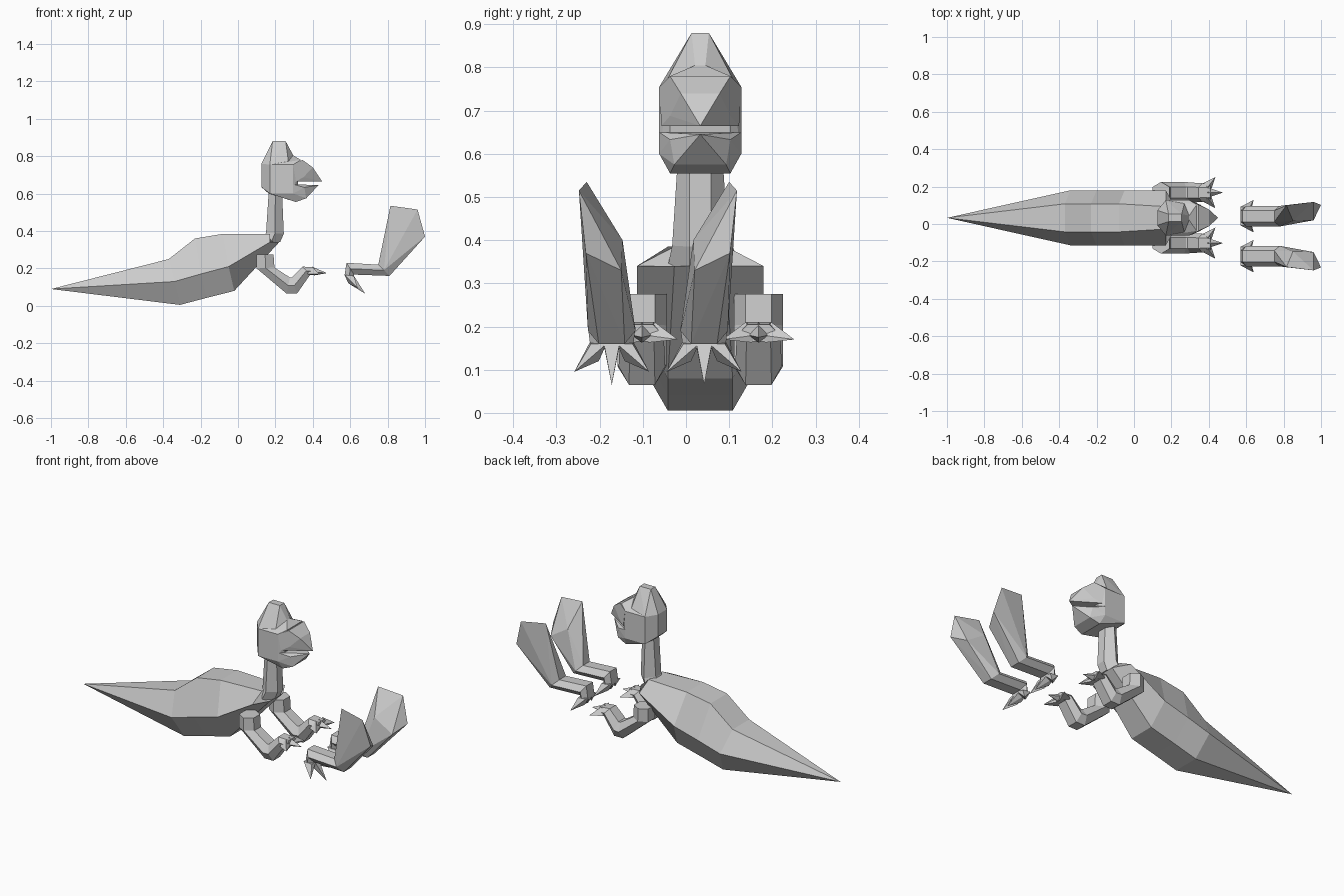
import bpy, bmesh
from mathutils import Vector


def finish(bm, name):
    bmesh.ops.recalc_face_normals(bm, faces=bm.faces)
    me = bpy.data.meshes.new(name)
    bm.to_mesh(me)
    bm.free()
    ob = bpy.data.objects.new(name, me)
    bpy.context.collection.objects.link(ob)
    return ob


def loft(name, rings, y=0.033, tip=None):
    """Six-sided tube; ring = (lower xz, upper xz, flat half width, full half width[, middle xz])."""
    bm = bmesh.new()
    loops = []
    for p, q, f, w, *mid in rings:
        m = mid[0] if mid else ((p[0] + q[0]) / 2, (p[1] + q[1]) / 2)
        pts = [(p, -f), (p, f), (m, w), (q, f), (q, -f), (m, -w)]
        loops.append([bm.verts.new((c[0], y + d, c[1])) for c, d in pts])
    for a, b in zip(loops, loops[1:]):
        for i in range(6):
            j = (i + 1) % 6
            bm.faces.new((a[i], a[j], b[j], b[i]))
    if tip:
        t = bm.verts.new((tip[0], y, tip[1]))
        for i in range(6):
            bm.faces.new((loops[0][i], loops[0][(i + 1) % 6], t))
    else:
        bm.faces.new(loops[0])
    bm.faces.new(loops[-1])
    return finish(bm, name)


def hull(name, pts, y=0.033, mirror=True, side=1):
    """Convex solid from points (x, y offset, z), optionally mirrored across its own centre."""
    bm = bmesh.new()
    allp = {(x, side * d, z) for x, d, z in pts}
    if mirror:
        allp |= {(x, -d, z) for x, d, z in allp}
    for x, d, z in sorted(allp):
        bm.verts.new((x, y + d, z))
    r = bmesh.ops.convex_hull(bm, input=bm.verts[:])
    junk = [v for v in r["geom_interior"] + r["geom_unused"] if isinstance(v, bmesh.types.BMVert)]
    bmesh.ops.delete(bm, geom=list(set(junk)), context='VERTS')
    bmesh.ops.dissolve_limit(bm, angle_limit=0.03, verts=bm.verts[:], edges=bm.edges[:])
    return finish(bm, name)


# Torso and tail
loft("body", [
    ((-0.31, 0.005), (-0.37, 0.25), 0.075, 0.147, (-0.34, 0.13)),
    ((-0.17, 0.042), (-0.23, 0.36), 0.075, 0.147, (-0.20, 0.17)),
    ((-0.02, 0.08), (-0.08, 0.385), 0.075, 0.147, (-0.05, 0.21)),
    ((0.22, 0.34), (0.17, 0.385), 0.06, 0.147, (0.17, 0.34)),
], tip=(-1.0, 0.09))

# Neck
loft("neck", [
    ((0.13, 0.34), (0.225, 0.34), 0.025, 0.075),
    ((0.15, 0.39), (0.245, 0.385), 0.025, 0.065),
    ((0.165, 0.62), (0.235, 0.62), 0.025, 0.05),
])

# Head
hull("skull", [
    (0.125, 0.04, 0.76), (0.125, 0.04, 0.635), (0.17, 0.095, 0.755), (0.17, 0.095, 0.6),
    (0.295, 0.095, 0.755), (0.295, 0.095, 0.6), (0.335, 0.07, 0.78), (0.315, 0.07, 0.66),
    (0.165, 0.04, 0.6), (0.31, 0.07, 0.555), (0.295, 0.012, 0.805)])
hull("crest", [
    (0.125, 0.04, 0.76), (0.17, 0.095, 0.755), (0.27, 0.08, 0.765),
    (0.185, 0.02, 0.88), (0.255, 0.02, 0.88), (0.295, 0.012, 0.805)])
hull("upper_beak", [
    (0.295, 0.095, 0.755), (0.345, 0.07, 0.78), (0.40, 0.045, 0.74), (0.45, 0, 0.665),
    (0.35, 0.07, 0.688), (0.31, 0.09, 0.665)])
hull("lower_beak", [
    (0.295, 0.095, 0.65), (0.295, 0.095, 0.6), (0.31, 0.07, 0.555), (0.365, 0.06, 0.575),
    (0.43, 0, 0.645), (0.355, 0.07, 0.633)])

for s, tag in ((1, "left"), (-1, "right")):
    # Small bent arm with three claws
    y = 0.033 + s * 0.135
    loft(tag + "_arm", [
        ((0.10, 0.275), (0.19, 0.275), 0.03, 0.057),
        ((0.10, 0.20), (0.195, 0.205), 0.03, 0.057),
        ((0.26, 0.065), (0.277, 0.152), 0.03, 0.057),
        ((0.315, 0.065), (0.287, 0.152), 0.03, 0.054),
        ((0.385, 0.165), (0.345, 0.21), 0.028, 0.05),
        ((0.41, 0.165), (0.41, 0.205), 0.025, 0.045),
    ], y)
    for k in (-1, 0, 1):
        c = k * 0.03
        tip = (0.475, 0, 0.175) if k == 0 else (0.435, k * 0.083, 0.17)
        hull(tag + "_hand_claw", [
            (0.37, c - 0.02, 0.17), (0.37, c + 0.02, 0.17), (0.41, c * 0.5, 0.163),
            (0.41, c - 0.022, 0.18), (0.41, c + 0.022, 0.18), (0.395, c, 0.21), tip],
            y, mirror=False)

    # Detached leg: thigh leaning outward, shin, foot and claws
    y = -0.065 + s * 0.107
    hull(tag + "_thigh", [
        (0.75, -0.03, 0.22), (0.75, 0.03, 0.22), (0.78, -0.055, 0.19), (0.78, 0.055, 0.19),
        (0.81, -0.03, 0.16), (0.81, 0.03, 0.16), (0.815, 0.058, 0.535), (0.96, 0.076, 0.515),
        (1.0, 0.06, 0.37), (0.96, -0.022, 0.33), (0.85, -0.025, 0.40)],
        y, mirror=False, side=s)
    loft(tag + "_shin", [
        ((0.81, 0.16), (0.75, 0.22), 0.03, 0.055),
        ((0.62, 0.167), (0.58, 0.23), 0.03, 0.055),
        ((0.62, 0.15), (0.57, 0.165), 0.03, 0.05),
    ], y)
    for k in (-1, 0, 1):
        c = k * 0.03
        tip = (0.68, 0, 0.065) if k == 0 else (0.64, k * 0.087, 0.095)
        hull(tag + "_foot_claw", [
            (0.57, c - 0.02, 0.165), (0.57, c + 0.02, 0.165), (0.59, c, 0.12),
            (0.62, c - 0.018, 0.16), (0.62, c + 0.018, 0.16), tip],
            y, mirror=False)
